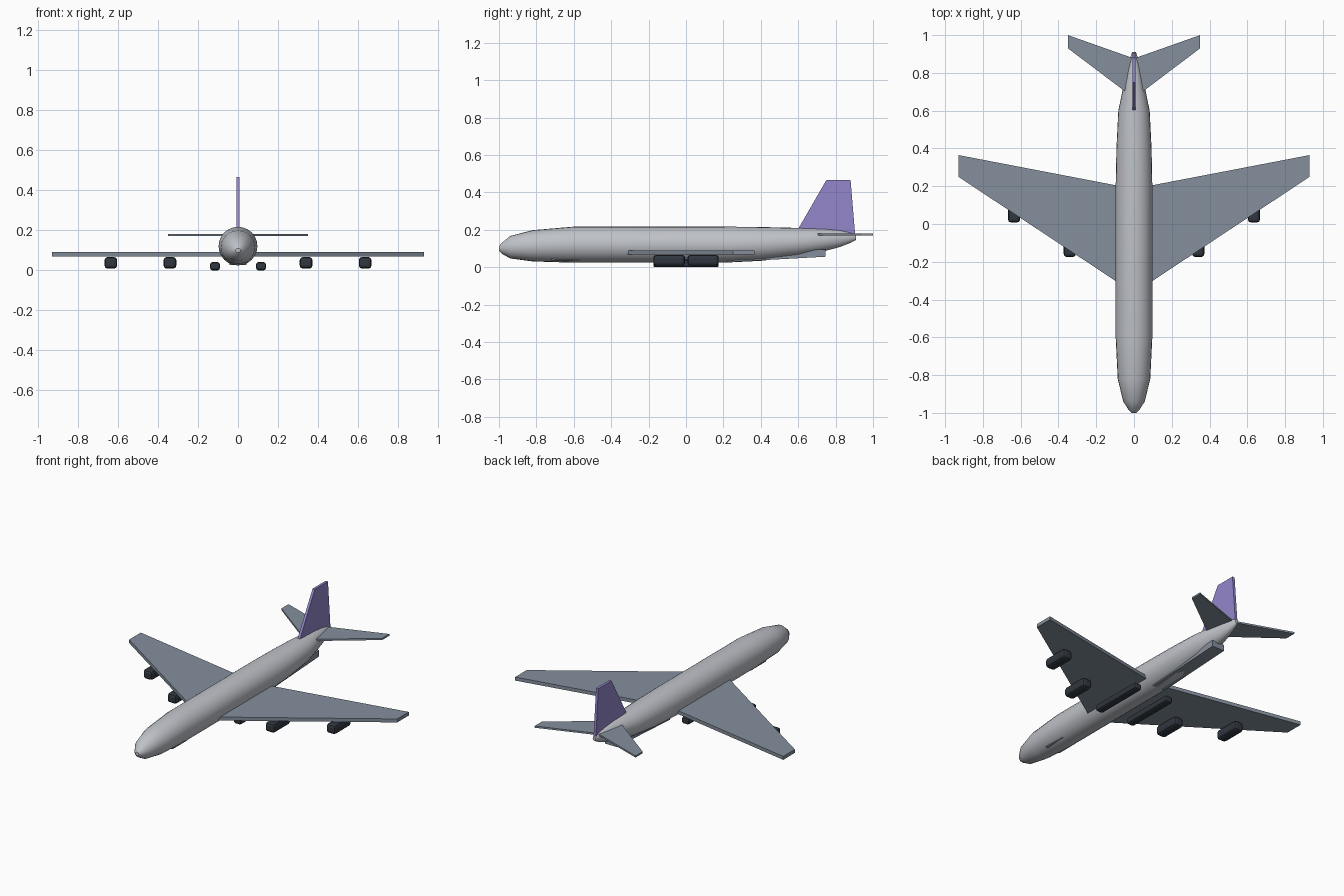
import bpy, bmesh, math
from mathutils import Vector

if "Cube" in bpy.data.objects:
    bpy.data.objects.remove(bpy.data.objects["Cube"])


def material(name, rgb):
    m = bpy.data.materials.new(name)
    m.diffuse_color = (*rgb, 1)
    m.use_nodes = True
    m.node_tree.nodes["Principled BSDF"].inputs["Base Color"].default_value = m.diffuse_color
    return m


SILVER = material("light_silver", (0.52, 0.54, 0.58))
GREY = material("blue_grey", (0.23, 0.275, 0.335))
PURPLE = material("lavender", (0.30, 0.24, 0.60))
DARK = material("dark_slate", (0.03, 0.038, 0.05))


def finish(name, bm, mat, mirror=False, bevel=0):
    bmesh.ops.recalc_face_normals(bm, faces=bm.faces)
    mesh = bpy.data.meshes.new(name)
    bm.to_mesh(mesh)
    bm.free()
    mesh.materials.append(mat)
    ob = bpy.data.objects.new(name, mesh)
    bpy.context.collection.objects.link(ob)
    if bevel:
        b = ob.modifiers.new("Bevel", 'BEVEL')
        b.width, b.segments = bevel, 2
    if mirror:
        m = ob.modifiers.new("Mirror", 'MIRROR')
        m.use_mirror_merge = False
    return ob


def prism(name, outline, offset, mat, mirror=False):
    """Extrude a flat outline of 3D points along the offset."""
    bm = bmesh.new()
    face = bm.faces.new([bm.verts.new(p) for p in outline])
    new = bmesh.ops.extrude_face_region(bm, geom=[face])["geom"]
    bmesh.ops.translate(bm, vec=Vector(offset),
                        verts=[v for v in new if isinstance(v, bmesh.types.BMVert)])
    return finish(name, bm, mat, mirror)


def box(name, lo, hi, mat, mirror=False, bevel=0):
    bm = bmesh.new()
    bmesh.ops.create_cube(bm, size=1)
    for v in bm.verts:
        v.co = [(l + h) / 2 + c * (h - l) for l, h, c in zip(lo, hi, v.co)]
    return finish(name, bm, mat, mirror, bevel)


# Fuselage: rings lofted along y (y, half width, bottom z, top z)
STATIONS = [
    (-1.0, 0.012, 0.088, 0.110), (-0.985, 0.028, 0.072, 0.130),
    (-0.94, 0.057, 0.047, 0.167), (-0.82, 0.086, 0.031, 0.198),
    (-0.60, 0.097, 0.024, 0.217), (0.20, 0.097, 0.024, 0.217),
    (0.40, 0.093, 0.034, 0.215), (0.60, 0.083, 0.058, 0.210),
    (0.74, 0.054, 0.086, 0.205), (0.82, 0.036, 0.107, 0.198),
    (0.88, 0.021, 0.130, 0.186), (0.91, 0.010, 0.147, 0.174),
]
SIDES = 24
bm = bmesh.new()
rings = []
for y, w, bot, top in STATIONS:
    zc, h = (bot + top) / 2, (top - bot) / 2
    rings.append([bm.verts.new((w * math.cos(a), y, zc + h * math.sin(a)))
                  for a in (2 * math.pi * i / SIDES for i in range(SIDES))])
for r, s in zip(rings, rings[1:]):
    for i in range(SIDES):
        j = (i + 1) % SIDES
        bm.faces.new((r[i], r[j], s[j], s[i]))
bm.faces.new(rings[0])
bm.faces.new(rings[-1])
fuselage = finish("fuselage", bm, SILVER)
bpy.context.view_layer.objects.active = fuselage
fuselage.select_set(True)
bpy.ops.object.shade_smooth_by_angle(angle=math.radians(35))
fuselage.select_set(False)

# Swept wings and tailplanes
prism("wings", [(0.07, -0.32, 0.068), (0.93, 0.25, 0.068),
                (0.93, 0.365, 0.068), (0.07, 0.20, 0.068)],
      (0, 0, 0.022), GREY, mirror=True)
prism("tailplanes", [(0.045, 0.70, 0.17), (0.35, 0.93, 0.17),
                     (0.35, 1.0, 0.17), (0.01, 0.88, 0.17)],
      (0, 0, 0.011), GREY, mirror=True)

# Vertical fin
prism("tail_fin", [(-0.008, 0.60, 0.205), (-0.008, 0.75, 0.465),
                   (-0.008, 0.88, 0.465), (-0.008, 0.905, 0.165)],
      (0.016, 0, 0), PURPLE)

# Engines and the long gear pods beside the body
for name, x, y0, y1 in (("inner_engines", 0.34, -0.175, -0.005),
                        ("outer_engines", 0.635, 0.008, 0.175)):
    box(name, (x - 0.032, y0, 0.008), (x + 0.032, y1, 0.066), DARK, True, 0.016)
box("gear_pods", (0.09, -0.175, 0.0), (0.14, 0.175, 0.04), DARK, True, 0.011)

# Belly fairing under the tail, and the nose gear doors
prism("tail_boom_fairing", [(-0.042, 0.22, 0.027), (-0.042, 0.745, 0.056),
                            (-0.042, 0.745, 0.095), (-0.042, 0.22, 0.075)],
      (0.084, 0, 0), GREY)
box("nose_gear_doors", (-0.05, -0.72, 0.035), (0.05, -0.57, 0.06), GREY)
